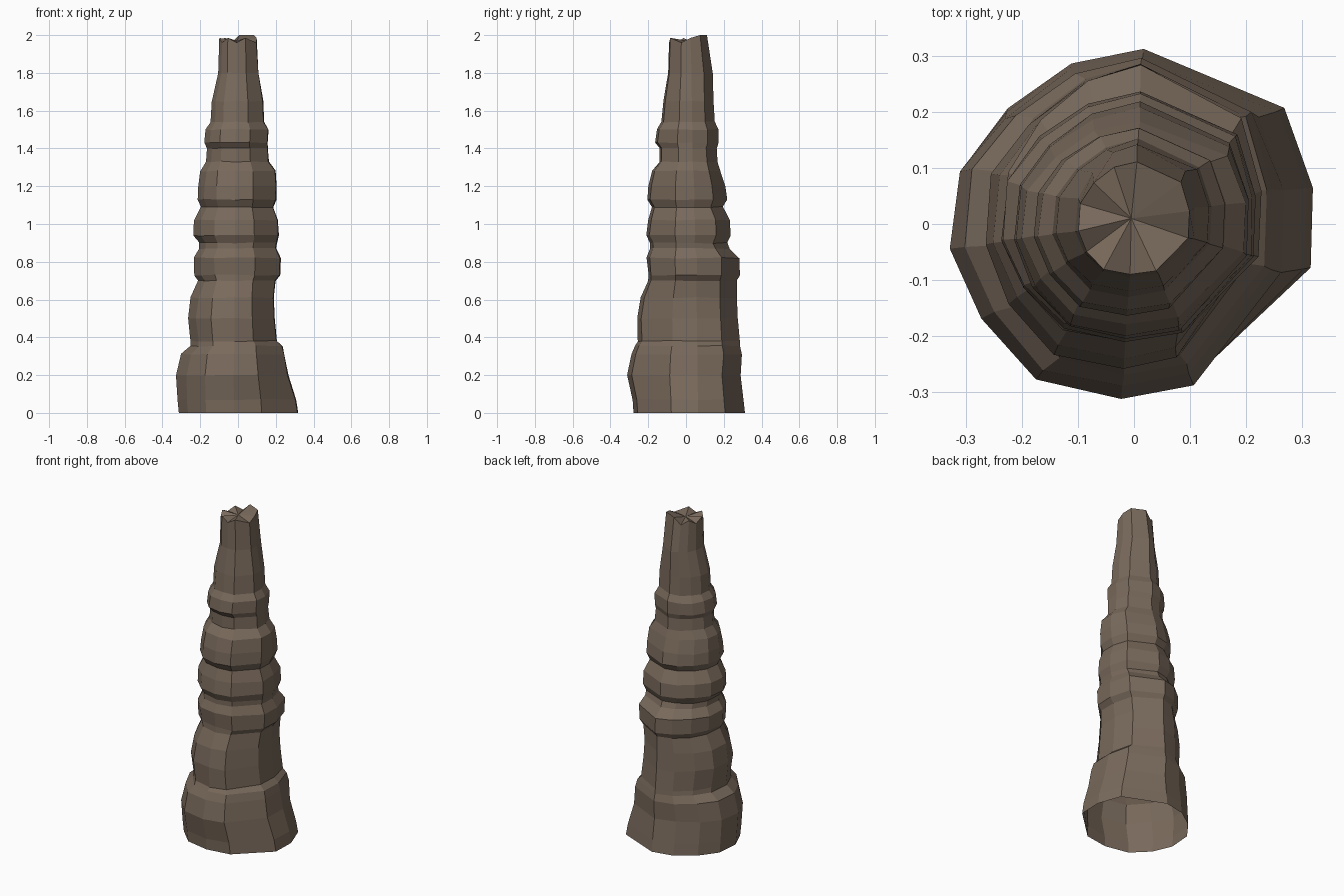
import bpy, bmesh, math, random

random.seed(4)

# Rock profile: height, then reach to the left, right, front and back
PROFILE = [
    (0.00, .315, .325, .28, .31), (0.07, .32, .31, .285, .30),
    (0.20, .325, .27, .31, .285), (0.31, .30, .25, .29, .295),
    (0.355, .25, .24, .27, .285), (0.38, .25, .21, .255, .28),
    (0.50, .265, .195, .26, .27), (0.61, .25, .19, .24, .265),
    (0.70, .21, .20, .20, .265), (0.73, .23, .225, .20, .28),
    (0.82, .235, .23, .21, .28), (0.87, .205, .205, .19, .23),
    (0.90, .205, .21, .19, .215), (0.94, .235, .22, .21, .235),
    (1.02, .235, .215, .20, .23), (1.09, .195, .19, .18, .195),
    (1.13, .215, .205, .205, .215), (1.20, .21, .205, .20, .205),
    (1.28, .20, .20, .18, .18), (1.33, .17, .165, .14, .165),
    (1.40, .165, .16, .14, .16), (1.43, .18, .16, .165, .17),
    (1.50, .17, .165, .155, .17), (1.54, .145, .14, .13, .15),
    (1.65, .14, .135, .12, .145), (1.80, .105, .11, .095, .14),
    (1.96, .10, .10, .09, .11),
]
# Uneven ridges running up the column: direction in degrees, bulge
RIDGES = [(-94, 1.0), (-67, 1.0), (-16, 1.01), (12, 1.01), (39, 1.07),
          (87, 1.01), (111, .98), (137, .97), (161, 1.01), (188, 1.01),
          (213, 1.0), (239, 1.04)]

rock = bpy.data.materials.new("brown rock")
rock.diffuse_color = (0.19, 0.142, 0.105, 1)

bm = bmesh.new()
rings = []
for i, (z, left, right, front, back) in enumerate(PROFILE):
    ring = []
    for j, (deg, bulge) in enumerate(RIDGES):
        a = math.radians(deg)
        c, s = math.cos(a), math.sin(a)
        r = bulge * random.uniform(0.99, 1.01)
        x = c * (right if c > 0 else left) * r
        y = s * (back if s > 0 else front) * r
        dz = random.uniform(-0.003, 0.003) if i else 0
        if i == len(PROFILE) - 1:            # jagged broken rim
            dz = 0.04 if j in (4, 5) else (0.025 if j % 2 else 0.0)
        ring.append(bm.verts.new((x, y, z + dz)))
    rings.append(ring)

# Side walls (the underside is open)
n = len(RIDGES)
for lo, hi in zip(rings, rings[1:]):
    for j in range(n):
        k = (j + 1) % n
        bm.faces.new((lo[j], lo[k], hi[k], hi[j]))

# Broken tip as a fan around a centre point
tip = bm.verts.new((-0.005, 0.01, 1.97))
for j in range(n):
    bm.faces.new((rings[-1][j], rings[-1][(j + 1) % n], tip))

mesh = bpy.data.meshes.new("stalagmite")
bm.to_mesh(mesh)
bm.free()
mesh.materials.append(rock)
bpy.context.collection.objects.link(bpy.data.objects.new("stalagmite", mesh))
